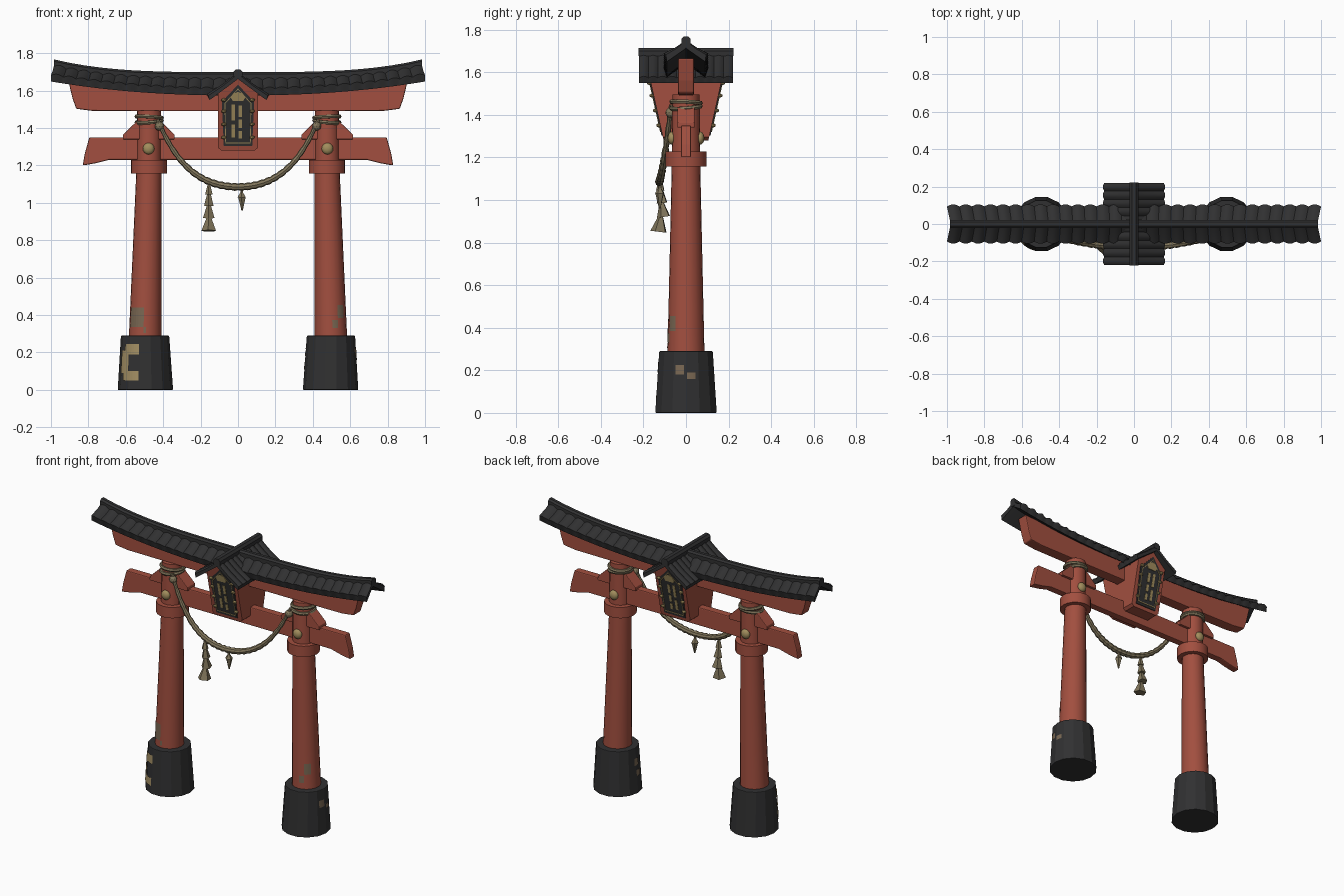
import bpy, bmesh, math
from mathutils import Vector, Matrix

if "Cube" in bpy.data.objects:
    bpy.data.objects.remove(bpy.data.objects["Cube"])


def mat(name, r, g, b):
    m = bpy.data.materials.new(name)
    m.diffuse_color = (r, g, b, 1)
    m.use_nodes = True
    m.node_tree.nodes["Principled BSDF"].inputs["Base Color"].default_value = m.diffuse_color
    return m


RED = mat("red_paint", 0.36, 0.078, 0.05)
BLACK = mat("charcoal", 0.03, 0.03, 0.031)
ROPE = mat("straw_rope", 0.22, 0.18, 0.105)
GOLD = mat("old_gold", 0.36, 0.27, 0.11)
MOSS = mat("worn_grey", 0.19, 0.135, 0.085)
TAN = mat("worn_tan", 0.36, 0.27, 0.125)


def finish(name, bm, m, smooth=None, bevel=0):
    bmesh.ops.recalc_face_normals(bm, faces=bm.faces)
    me = bpy.data.meshes.new(name)
    bm.to_mesh(me)
    bm.free()
    me.materials.append(m)
    ob = bpy.data.objects.new(name, me)
    bpy.context.collection.objects.link(ob)
    if bevel:
        md = ob.modifiers.new("bevel", 'BEVEL')
        md.width, md.segments = bevel, 2
    if smooth:
        bpy.ops.object.select_all(action='DESELECT')
        ob.select_set(True)
        bpy.context.view_layer.objects.active = ob
        bpy.ops.object.shade_smooth_by_angle(angle=math.radians(smooth))
    return ob


def skin(rings, caps=True):
    """Join closed rings of points into a tube."""
    bm = bmesh.new()
    vs = [[bm.verts.new(p) for p in r] for r in rings]
    n = len(vs[0])
    for a, b in zip(vs, vs[1:]):
        for i in range(n):
            bm.faces.new((a[i], a[(i + 1) % n], b[(i + 1) % n], b[i]))
    if caps:
        bm.faces.new(vs[0])
        bm.faces.new(vs[-1])
    return bm


def prism(name, pts, y0, y1, m, bevel=0):
    """Extrude an x-z outline between two depths; depths may be functions of z."""
    f = lambda y, z: y(z) if callable(y) else y
    return finish(name, skin([[(x, f(y, z), z) for x, z in pts] for y in (y0, y1)]), m, bevel=bevel)


def mirrored(half):
    """Close a right-half outline (bottom to top) with its left half."""
    return half + [(-x, z) for x, z in reversed(half) if x > 0]


def column(name, prof, m, sides, smooth=None, bevel=0):
    rings = [[(c + r * math.cos(t * math.tau / sides), r * math.sin(t * math.tau / sides), z)
              for t in range(sides)] for c, r, z in prof]
    return finish(name, skin(rings), m, smooth, bevel)


def patch(name, prof, a0, a1, z0, z1, m):
    """Thin worn-paint sheet hugging a column."""
    (c0, r0, h0), (c1, r1, h1) = prof[:2]
    bm = bmesh.new()
    rows = []
    for z in (z0, z1):
        t = (z - h0) / (h1 - h0)
        c, r = c0 + (c1 - c0) * t, r0 + (r1 - r0) * t + 0.002
        angs = [math.radians(a0 + (a1 - a0) * i / 6) for i in range(7)]
        rows.append([bm.verts.new((c + r * math.cos(a), r * math.sin(a), z)) for a in angs])
    for i in range(6):
        bm.faces.new((rows[0][i], rows[0][i + 1], rows[1][i + 1], rows[1][i]))
    finish(name, bm, m)


# pillars, feet, collars, brackets, studs and rope wraps
def base_prof(s):
    return [(s * 0.495, 0.148, 0), (s * 0.497, 0.129, 0.29)]


def pillar_prof(s):
    return [(s * 0.497, 0.087, 0.27), (s * 0.477, 0.067, 1.16), (s * 0.475, 0.064, 1.495)]


for s, side in ((-1, "left"), (1, "right")):
    column(side + "_foot", base_prof(s), BLACK, 14, bevel=0.004)
    column(side + "_pillar", pillar_prof(s), RED, 20, 40)
    column(side + "_collar", [(s * 0.476, 0.097, 1.157), (s * 0.476, 0.097, 1.228)], RED, 20, 40)
    c = s * 0.477
    prism(side + "_bracket", [(c + x, z) for x, z in mirrored([(0.138, 1.34), (0.138, 1.365), (0.065, 1.435)])],
          -0.04, 0.04, RED, 0.004)
    for y in (-1, 1):
        bm = bmesh.new()
        bmesh.ops.create_uvsphere(bm, u_segments=12, v_segments=8, radius=0.031,
                                  matrix=Matrix.Translation((s * 0.478, y * 0.066, 1.29)) @ Matrix.Diagonal((1, 0.65, 1, 1)))
        finish(side + "_stud", bm, GOLD, 50)
    for z, tilt in ((1.435, 0.08), (1.458, -0.05)):
        bpy.ops.mesh.primitive_torus_add(location=(s * 0.475, 0, z), rotation=(tilt, s * tilt, 0), major_segments=20,
                                         minor_segments=6, major_radius=0.068, minor_radius=0.011)
        ob = bpy.context.object
        ob.name = side + "_rope_wrap"
        ob.data.materials.append(ROPE)
    bm = bmesh.new()
    bmesh.ops.create_icosphere(bm, subdivisions=2, radius=0.025, matrix=Matrix.Translation((s * 0.42, -0.072, 1.41)))
    finish(side + "_rope_knot", bm, ROPE)

# worn paint
for a0, a1, z0, z1 in ((218, 256, 0.19, 0.245), (205, 230, 0.09, 0.21), (215, 255, 0.05, 0.10)):
    patch("left_foot_wear", base_prof(-1), a0, a1, z0, z1, TAN)
for a0, a1, z0, z1 in ((-21, -4, 0.18, 0.225), (2, 19, 0.16, 0.19), (172, 188, 0.18, 0.225), (178, 194, 0.11, 0.15)):
    patch("right_foot_wear", base_prof(1), a0, a1, z0, z1, MOSS)
for a0, a1, z0, z1 in ((204, 264, 0.335, 0.44), (264, 273, 0.305, 0.335)):
    patch("left_pillar_wear", pillar_prof(-1), a0, a1, z0, z1, MOSS)
for a0, a1, z0, z1 in ((276, 297, 0.33, 0.375), (297, 325, 0.385, 0.455)):
    patch("right_pillar_wear", pillar_prof(1), a0, a1, z0, z1, MOSS)

# beams
prism("lower_beam", mirrored([(0.45, 1.23), (0.69, 1.23), (0.76, 1.212), (0.83, 1.20), (0.82, 1.26), (0.795, 1.35),
                              (0.45, 1.35)]), -0.024, 0.024, RED, 0.006)
prism("upper_beam", mirrored([(0.45, 1.49), (0.78, 1.492), (0.865, 1.503), (0.885, 1.56), (0.91, 1.665),
                              (0.7, 1.648), (0.4, 1.632)]), -0.037, 0.037, RED, 0.006)


# tiled roofs: a rippled inverted V swept along its ridge
def roof(name, half_len, half_w, ridge, eave, thick, waves, ripple, along_y=False):
    n = waves * 6
    rings = []
    for i in range(n + 1):
        u = -1 + 2 * i / n
        x = u * half_len
        w = ripple * abs(math.sin(math.pi * waves * i / n))
        top, low = ridge(x), eave(x)
        ring = []
        for f, under in ((-1, 0), (-0.5, 0), (0, 0), (0.5, 0), (1, 0), (0.96, 1), (0, 1), (-0.96, 1)):
            k = abs(f)
            z = top + (low + thick - top) * k - 0.02 * k * (1 - k) + (-thick if under else w)
            y = f * (half_w - ripple + (0 if under else w))
            xx = x * (1 - 0.02 * (1 - k)) if not along_y else x
            ring.append((y, xx, z) if along_y else (xx, y, z))
        rings.append(ring)
    finish(name, skin(rings), BLACK, 35)


def ridge_z(x):
    return 1.675 + 0.072 * abs(x) ** 3.5


def eave_z(x):
    return 1.572 + 0.075 * abs(x) ** 2.2


roof("main_roof", 1.0, 0.105, ridge_z, eave_z, 0.035, 30, 0.011)
roof("gable_roof", 0.22, 0.167, lambda y: 1.69, lambda y: 1.545, 0.028, 10, 0.008, True)
xs = [-0.985 + 1.97 * i / 24 for i in range(25)]
finish("main_ridge", skin([[(x, y, ridge_z(x) + z) for y, z in ((-0.022, -0.03), (-0.022, 0.014), (-0.01, 0.024),
                          (0.01, 0.024), (0.022, 0.014), (0.022, -0.03))] for x in xs]), BLACK)
prism("gable_ridge", mirrored([(0.024, 1.675), (0.024, 1.70), (0.012, 1.714)]), -0.222, 0.222, BLACK)


# name board: box that widens upward, decorated front and back
def face(sign, off):
    return lambda z: sign * (0.105 + (z - 1.28) * 0.222 + off)


prism("board_box", mirrored([(0.09, 1.28), (0.107, 1.295), (0.107, 1.585), (0, 1.665)]), face(-1, 0), face(1, 0), RED)


def rect(x0, x1, z0, z1):
    return [(x0, z0), (x1, z0), (x1, z1), (x0, z1)]


for s, side in ((-1, "front"), (1, "back")):
    def plate(name, pts, m, a, b):
        prism(side + name, pts, face(s, a), face(s, b), m)
    plate("_panel", mirrored([(0.076, 1.303), (0.086, 1.54), (0, 1.632)]), BLACK, -0.002, 0.005)
    # thin gilt border and abstract gilt strips
    plate("_border", rect(-0.064, 0.064, 1.318, 1.324), GOLD, 0.004, 0.008)
    for q in (-1, 1):
        plate("_border", [(q * 0.064, 1.318), (q * 0.068, 1.318), (q * 0.072, 1.53), (q * 0.068, 1.53)], GOLD, 0.004, 0.008)
        plate("_border", [(q * 0.068, 1.53), (q * 0.072, 1.532), (0, 1.612), (0, 1.606)], GOLD, 0.004, 0.008)
        for z in (1.35, 1.42, 1.49, 1.55):
            bm = bmesh.new()
            bmesh.ops.create_icosphere(bm, subdivisions=1, radius=0.013, matrix=Matrix.Translation(
                (q * 0.076, face(s, 0.008)(z), z)) @ Matrix.Diagonal((1.2, 1, 0.8, 1)))
            finish(side + "_board_knob", bm, GOLD)
    plate("_crest", mirrored([(0.028, 1.545), (0.038, 1.562), (0.022, 1.585), (0, 1.593)]), GOLD, 0.004, 0.009)
    for x, z0, z1 in ((-0.026, 1.44, 1.525), (-0.026, 1.35, 1.42), (0.012, 1.46, 1.52), (0.012, 1.40, 1.445), (0.012, 1.345, 1.385)):
        plate("_strip", rect(x - 0.009, x + 0.009, z0, z1), GOLD, 0.004, 0.008)


# hanging rope with twisted swelling
rings = []
N = 120
for i in range(N + 1):
    x = -0.43 + 0.86 * i / N
    p = Vector((x, -0.125 + 0.055 * (x / 0.43) ** 2, 1.085 + 1.1 * x * x + 4.6 * x ** 4))
    t = Vector((1, 0.595 * x, 2.2 * x + 18.4 * x ** 3)).normalized()
    a = t.cross(Vector((0, 1, 0))).normalized()
    b = t.cross(a)
    r = (0.011 + 0.009 * (1 - (x / 0.43) ** 2)) * (0.85 + 0.2 * abs(math.sin(i * math.pi / 5)))
    rings.append([p + (a * math.cos(k * math.tau / 8) + b * math.sin(k * math.tau / 8)) * r for k in range(8)])
finish("hanging_rope", skin(rings), ROPE, 40)


# paper-like tassels: stacked four-sided cones
def cone(name, x, y, z0, r0, z1, r1, tilt=0.0):
    bm = bmesh.new()
    m = Matrix.Translation((x, y, (z0 + z1) / 2)) @ Matrix.Rotation(tilt, 4, 'X') @ Matrix.Rotation(0.5, 4, 'Z')
    bmesh.ops.create_cone(bm, cap_ends=True, segments=5, radius1=r0, radius2=r1, depth=z1 - z0, matrix=m)
    finish(name, bm, ROPE)


for z0, z1, r, y, tilt in ((1.045, 1.10, 0.021, -0.12, 0), (0.985, 1.06, 0.027, -0.115, 0.1),
                           (0.92, 1.0, 0.033, -0.11, 0.15), (0.85, 0.935, 0.041, -0.122, -0.12)):
    cone("long_tassel", -0.155, y, z0, r, z1, 0.007, tilt)
cone("short_tassel_cord", 0.02, -0.123, 1.04, 0.008, 1.09, 0.008)
cone("short_tassel_top", 0.02, -0.123, 1.03, 0.023, 1.055, 0.008)
cone("short_tassel_tip", 0.022, -0.123, 0.96, 0.004, 1.03, 0.021)
